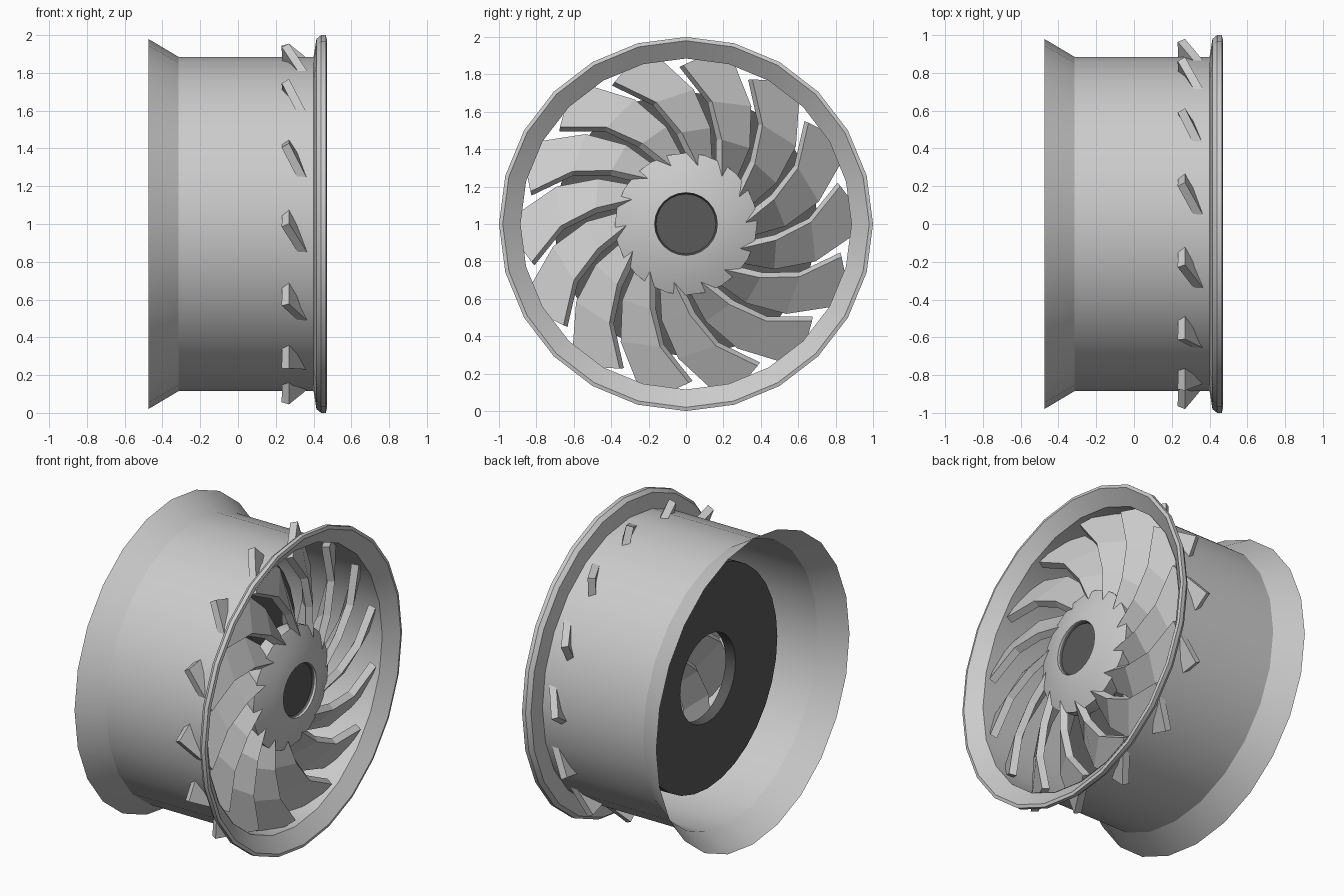
import bpy, bmesh, math

if "Cube" in bpy.data.objects:
    bpy.data.objects.remove(bpy.data.objects["Cube"])

SEG = 24
BLADES = 14

dark = bpy.data.materials.new("dark_metal")
dark.diffuse_color = (0.1, 0.1, 0.1, 1)
dark.use_nodes = True
dark.node_tree.nodes["Principled BSDF"].inputs["Base Color"].default_value = dark.diffuse_color


def place(x, r, deg):
    # polar point around the wheel axis (x), centre at z = 1
    a = math.radians(deg)
    return (x, r * math.cos(a), 1 + r * math.sin(a))


def finish(name, bm, mat=None, smooth=True, recalc=True):
    if recalc:
        bmesh.ops.recalc_face_normals(bm, faces=bm.faces)
    me = bpy.data.meshes.new(name)
    bm.to_mesh(me)
    bm.free()
    ob = bpy.data.objects.new(name, me)
    bpy.context.collection.objects.link(ob)
    if mat:
        me.materials.append(mat)
    if smooth:
        bpy.ops.object.select_all(action='DESELECT')
        ob.select_set(True)
        bpy.context.view_layer.objects.active = ob
        bpy.ops.object.shade_smooth_by_angle(angle=math.radians(30))
    return ob


def lathe(name, profile, mat=None, closed=False, seg=SEG):
    # spin an (x, radius) profile around the wheel axis
    bm = bmesh.new()
    rings = []
    for x, r in profile:
        if r == 0:
            rings.append([bm.verts.new((x, 0, 1))] * seg)
        else:
            rings.append([bm.verts.new(place(x, r, 360 * i / seg)) for i in range(seg)])
    pairs = list(zip(rings, rings[1:]))
    if closed:
        pairs.append((rings[-1], rings[0]))
    for a, b in pairs:
        for i in range(seg):
            j = (i + 1) % seg
            corners = list(dict.fromkeys([a[i], a[j], b[j], b[i]]))
            bm.faces.new(corners)
    return finish(name, bm, mat)


# Barrel with flared back edge, and front lip
lathe("barrel", [(-0.475, 0.98), (-0.315, 0.885), (0.405, 0.885)])
lathe("front_lip", [(0.40, 0.885), (0.415, 0.98), (0.44, 1.0), (0.465, 1.0),
                    (0.47, 0.98)], closed=True)

# Hub with recessed dark cap
lathe("hub", [(0.41, 0.165), (0.44, 0.168), (0.425, 0.26), (0.375, 0.38),
              (0.29, 0.37), (0.29, 0)])
lathe("hub_cap", [(0.43, 0.168), (0.415, 0.16), (0.415, 0)], dark)

# Brake disc with centre hole
lathe("brake_disc", [(-0.155, 0.28), (-0.155, 0.705), (-0.085, 0.705), (-0.085, 0.28)],
      dark, closed=True, seg=32)

# Curved, pitched blades: front edge and rear edge as (radius, angle)
front = [(0.32, -40), (0.49, -26), (0.67, -15), (0.85, -2)]
rear = [(0.33, -54), (0.53, -43), (0.72, -32), (0.98, -16)]
bm = bmesh.new()
for k in range(BLADES):
    base = 93 + k * 360 / BLADES
    f = [bm.verts.new(place(0.40, r, base + a)) for r, a in front]
    b = [bm.verts.new(place(0.27, r, base + a)) for r, a in rear]
    for i in range(3):
        face = bm.faces.new((f[i], b[i], b[i + 1], f[i + 1]))
        face.normal_update()
        if face.normal.x < 0:
            face.normal_flip()
blades = finish("blades", bm, smooth=False, recalc=False)
mod = blades.modifiers.new("thickness", 'SOLIDIFY')
mod.thickness = 0.045
mod.offset = -1
